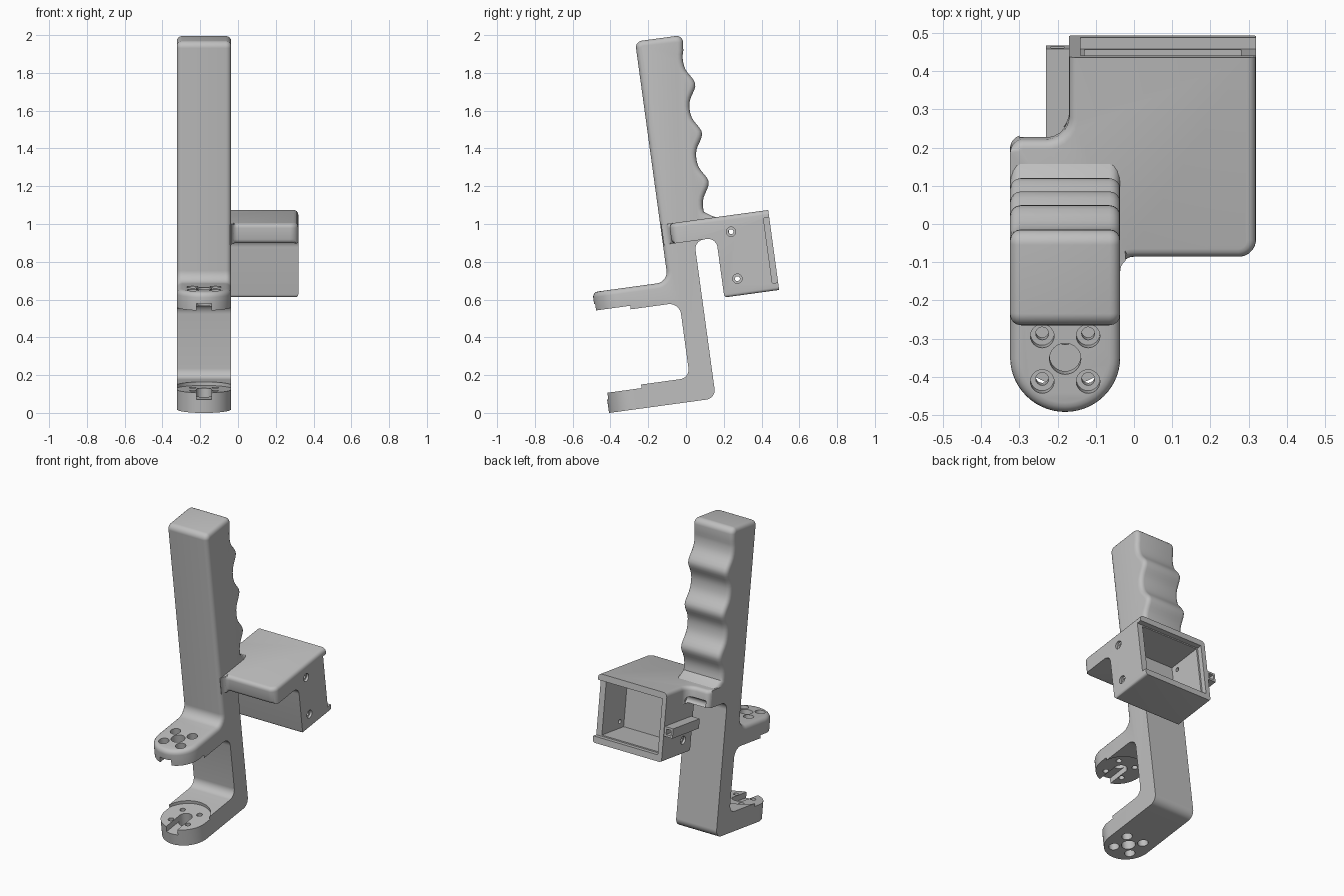
import bpy, bmesh, math
from mathutils import Vector

if "Cube" in bpy.data.objects:
    bpy.data.objects.remove(bpy.data.objects["Cube"])

TILT = math.radians(7.8)      # everything is modelled upright, then leaned back
CX, HALF = -0.18, 0.144       # centre and half width of the handle

grey = bpy.data.materials.new("plain grey")
grey.diffuse_color = (0.52, 0.52, 0.52, 1)
grey.use_nodes = True
grey.node_tree.nodes["Principled BSDF"].inputs["Base Color"].default_value = grey.diffuse_color


def rounded(points, steps=7):
    """Polygon from (a, b) or (a, b, radius) points, with filleted corners."""
    out, n = [], len(points)
    for i, p in enumerate(points):
        c = Vector(p[:2])
        if len(p) < 3:
            out.append(c)
            continue
        d0 = (Vector(points[i - 1][:2]) - c).normalized()
        d1 = (Vector(points[(i + 1) % n][:2]) - c).normalized()
        half = d0.angle(d1) / 2
        mid = c + (d0 + d1).normalized() * p[2] / math.sin(half)
        s = c + d0 * p[2] / math.tan(half) - mid
        e = c + d1 * p[2] / math.tan(half) - mid
        for k in range(steps + 1):
            t = k / steps
            out.append(mid + s.lerp(e, t).normalized() * p[2])
    return out


def circle(a, b, r, n=32):
    return [(a + r * math.cos(math.tau * k / n), b + r * math.sin(math.tau * k / n))
            for k in range(n)]


def rect(a0, a1, b0, b1):
    return [(a0, b0), (a1, b0), (a1, b1), (a0, b1)]


def prism(name, outline, lo, hi, axis, bevel=0, where=None):
    """Extrude an outline along x or z and round the chosen sharp edges."""
    bm = bmesh.new()
    put = (lambda p, h: (h, p[0], p[1])) if axis == 'x' else (lambda p, h: (p[0], p[1], h))
    face = bm.faces.new([bm.verts.new(put(p, lo)) for p in outline])
    ext = bmesh.ops.extrude_face_region(bm, geom=[face])
    shift = Vector(put((0, 0), hi - lo))
    bmesh.ops.translate(bm, vec=shift, verts=[g for g in ext['geom'] if isinstance(g, bmesh.types.BMVert)])
    bmesh.ops.recalc_face_normals(bm, faces=bm.faces)
    if bevel:
        edges = [e for e in bm.edges if e.calc_face_angle(0) > 0.6
                 and where((e.verts[0].co + e.verts[1].co) / 2)]
        bmesh.ops.bevel(bm, geom=edges, offset=bevel, segments=4, profile=0.5,
                        affect='EDGES', clamp_overlap=False)
    mesh = bpy.data.meshes.new(name)
    bm.to_mesh(mesh)
    bm.free()
    mesh.materials.append(grey)
    obj = bpy.data.objects.new(name, mesh)
    obj.rotation_euler.x = TILT
    bpy.context.collection.objects.link(obj)
    return obj


def cut(targets, cutters):
    for obj in targets:
        for c in cutters:
            m = obj.modifiers.new("cut", 'BOOLEAN')
            m.operation, m.solver, m.object = 'DIFFERENCE', 'EXACT', c
    bpy.context.view_layer.update()
    graph = bpy.context.evaluated_depsgraph_get()
    for obj in targets:
        mesh = bpy.data.meshes.new_from_object(obj.evaluated_get(graph))
        obj.modifiers.clear()
        obj.data = mesh
    for c in cutters:
        bpy.data.objects.remove(c)


# Handle with finger grooves, running down into the strut and the arm roots
grip = []
for k in range(45):
    w = 1.90 - k * 0.0195
    a = math.tau * (w - 1.718) / 0.262
    grip.append((0.257 + 0.024 * math.cos(a) + 0.004 * math.cos(2 * a), w))
outline = rounded([(0, 0.70, 0.06), (0, 1.984, 0.035), (0.256, 1.984, 0.035)] + grip +
                  [(0.275, 1.016), (0.30, 1.003), (0.30, 0.897),
                   (0.167, 0.897, 0.05), (0.167, 0.055, 0.05), (-0.10, 0.055),
                   (-0.10, 0.181), (0.045, 0.181, 0.05), (0.045, 0.583, 0.06),
                   (-0.10, 0.583), (-0.10, 0.70)])
on_side = lambda c: abs(abs(c.x - CX) - HALF) < 1e-4
handle = prism("handle", outline, CX - HALF, CX + HALF, 'x', 0.028,
               lambda c: on_side(c) and c.z > 0.69 and c.y < 0.295 and not (c.z < 0.9 and c.y > 0.1))

# Two round-ended mounting arms
TIP = -0.26
arm_plan = [(CX + HALF, -0.04), (CX - HALF, -0.04)] + [
    (CX - HALF * math.cos(math.pi * k / 28), TIP - HALF * math.sin(math.pi * k / 28))
    for k in range(29)]
upper_arm = prism("upper_arm", arm_plan, 0.583, 0.70, 'z', 0.028,
                  lambda c: c.z > 0.69 and c.y < -0.05)
lower_arm = prism("lower_arm", arm_plan, 0.055, 0.181, 'z')

# Mount seat, cable slot and screw holes; "inner" faces the gap, "outer" faces away
for arm, inner, outer in ((upper_arm, 0.583, 0.70), (lower_arm, 0.181, 0.055)):
    d = 1 if outer > inner else -1

    def tool(shape, start, end):
        return prism("cutter", shape, min(start, end), max(start, end), 'z')
    tools = [tool(circle(CX, TIP, 0.151, 48), inner - d * 0.05, inner + d * 0.019),
             tool(rect(CX - 0.04, CX + 0.04, -0.5, TIP), inner - d * 0.05, inner + d * 0.055),
             tool(circle(CX, TIP, 0.041), inner - d * 0.05, outer + d * 0.05)]
    for sx in (-1, 1):
        for sy in (-1, 1):
            x, y = CX + sx * 0.06, TIP + sy * 0.06
            tools.append(tool(circle(x, y, 0.031, 24), outer - d * 0.05, outer + d * 0.05))
            tools.append(tool(circle(x, y, 0.017, 16), inner - d * 0.05, outer + d * 0.05))
    cut([arm], tools)

# Top plate joining the handle to the housing
L, R, BACK = -0.17, 0.319, 0.577
plate_plan = rounded([(-0.324, 0.03), (-0.06, 0.03), (-0.036, 0.005), (-0.036, 0.048, 0.035),
                      (R, 0.048, 0.045), (R, BACK), (L, BACK), (L, 0.358, 0.06),
                      (-0.324, 0.358, 0.035)])
plate = prism("top_plate", plate_plan, 0.897, 1.005, 'z', 0.024,
              lambda c: abs(c.z - 0.95) > 0.05 and c.y < BACK - 0.01
              and (c.z > 1 or (c.y < 0.06 and c.x > -0.02))
              and not (c.x < -0.02 and c.y < 0.06) and c.x > -0.32)

# Open-backed housing below the plate
box_side = rounded([(0.284, 0.578), (BACK, 0.578), (BACK, 0.96), (0.22, 0.96),
                    (0.22, 0.8975), (0.284, 0.8975, 0.05)])
housing = prism("housing", box_side, L, R, 'x', 0.015,
                lambda c: c.z < 0.579 and c.y < BACK - 0.01)

# Cavity, lid rebate open to the right, and countersunk side screw holes
tools = [prism("cutter", rect(0.322, 0.7, 0.625, 0.957), -0.13, 0.28, 'x'),
         prism("cutter", rect(0.546, 0.7, 0.618, 0.965), -0.14, 0.5, 'x')]
for w in (0.918, 0.667):
    tools.append(prism("cutter", circle(0.366, w, 0.013, 16), -0.3, 0.5, 'x'))
    tools.append(prism("cutter", circle(0.366, w, 0.025, 24), R - 0.015, 0.5, 'x'))
    tools.append(prism("cutter", circle(0.366, w, 0.025, 24), -0.3, L + 0.015, 'x'))
cut([plate, housing], tools)

# Small hollow latch bar on the left of the housing
bar = prism("latch_bar", rect(0.30, 0.572, 0.74, 0.80), -0.23, L + 0.005, 'x')
cut([bar], [prism("cutter", rect(0.48, 0.7, 0.753, 0.787), -0.217, -0.183, 'x')])

# Smooth the rounded surfaces, keep the edges sharp
for obj in bpy.context.collection.objects:
    obj.select_set(True)
    bpy.context.view_layer.objects.active = obj
bpy.ops.object.shade_smooth_by_angle(angle=math.radians(32))
